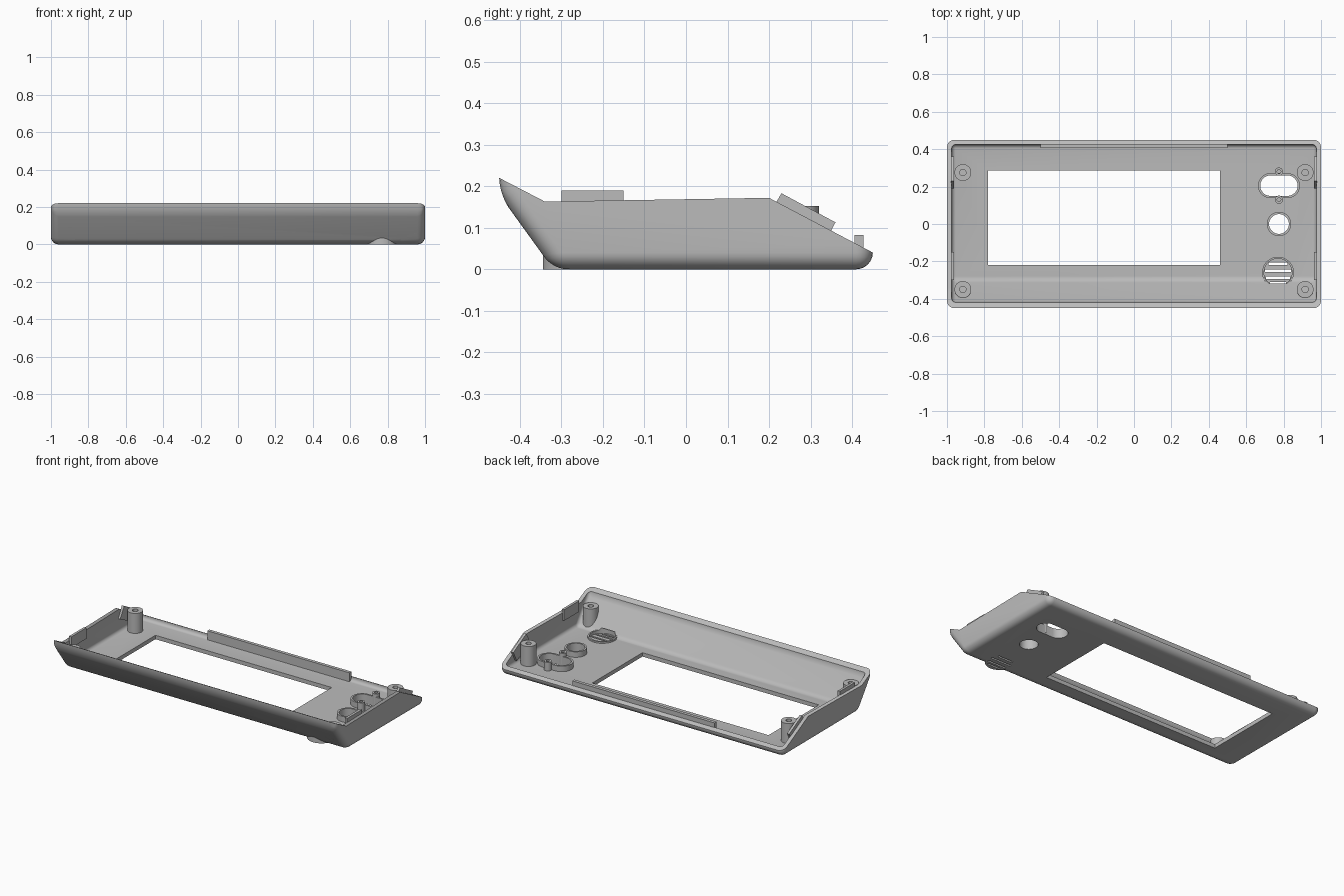
import bpy, bmesh, math

cube = bpy.data.objects.get("Cube")
if cube:
    bpy.data.objects.remove(cube, do_unlink=True)

grey = bpy.data.materials.new("case grey")
grey.use_nodes = True
COLOUR = (0.5, 0.5, 0.5, 1)
grey.diffuse_color = COLOUR
grey.node_tree.nodes["Principled BSDF"].inputs["Base Color"].default_value = COLOUR


def extrude(name, bottom, top, bevel=0.0):
    """Solid between two matching outlines, with optional rounded edges."""
    bm = bmesh.new()
    a = [bm.verts.new(p) for p in bottom]
    b = [bm.verts.new(p) for p in top]
    bm.faces.new(a)
    bm.faces.new(b)
    for i in range(len(a)):
        j = (i + 1) % len(a)
        bm.faces.new((a[i], a[j], b[j], b[i]))
    bmesh.ops.recalc_face_normals(bm, faces=bm.faces)
    if bevel:
        bmesh.ops.bevel(bm, geom=bm.edges[:], offset=bevel, segments=6,
                        profile=0.5, affect='EDGES')
    mesh = bpy.data.meshes.new(name)
    bm.to_mesh(mesh)
    bm.free()
    mesh.materials.append(grey)
    ob = bpy.data.objects.new(name, mesh)
    bpy.context.collection.objects.link(ob)
    return ob


def side_prism(name, profile, x0, x1, bevel=0.0):
    return extrude(name, [(x0, y, z) for y, z in profile],
                   [(x1, y, z) for y, z in profile], bevel)


def box(name, x0, x1, y0, y1, z0, z1):
    return side_prism(name, [(y0, z0), (y1, z0), (y1, z1), (y0, z1)], x0, x1)


def pill(name, x, y, r, z0, z1, half=0.0, n=32):
    """Upright cylinder, stretched along x when half is set."""
    pts = []
    for i in range(n):
        t = 2 * math.pi * (i + 0.5) / n
        shift = half if math.cos(t) > 0 else -half
        pts.append((x + shift + r * math.cos(t), y + r * math.sin(t)))
    return extrude(name, [(*p, z0) for p in pts], [(*p, z1) for p in pts])


def combine(ob, other, operation='DIFFERENCE', keep=False):
    other.hide_render = True
    mod = ob.modifiers.new("cut", 'BOOLEAN')
    mod.operation = operation
    mod.solver = 'EXACT'
    mod.object = other
    deps = bpy.context.evaluated_depsgraph_get()
    mesh = bpy.data.meshes.new_from_object(ob.evaluated_get(deps))
    ob.modifiers.clear()
    ob.data = mesh
    if not keep:
        bpy.data.objects.remove(other, do_unlink=True)


# Rounded outer block, hollowed, then trimmed to the angled rim
OUTER = [(-0.32, 0), (0.45, 0), (0.45, 0.4), (-0.45, 0.4), (-0.45, 0.18)]
INNER = [(-0.30, 0.025), (0.425, 0.025), (0.425, 0.45), (-0.42, 0.45), (-0.42, 0.19)]
RIM = [(-0.6, 0.298), (-0.34, 0.163), (0.2, 0.172), (0.6, -0.039), (0.6, 0.6), (-0.6, 0.6)]
shell = side_prism("case_shell", OUTER, -1, 1, 0.04)
envelope = side_prism("envelope", OUTER, -0.998, 0.998, 0.04)
combine(shell, side_prism("cavity", INNER, -0.975, 0.975, 0.022))
combine(shell, side_prism("rim_trim", RIM, -1.2, 1.2))

# Display window
combine(shell, box("window_cut", -0.78, 0.46, -0.22, 0.285, -0.1, 0.1))

# Round speaker grille with slots
GX, GY = 0.77, -0.26
combine(shell, pill("grille_disc", GX, GY, 0.085, 0, 0.035), 'UNION')
combine(shell, pill("grille_recess", GX, GY, 0.075, 0.015, 0.05))
for y in (-0.212, -0.25, -0.288, -0.315):
    w = math.sqrt(0.07 ** 2 - (y - GY) ** 2)
    combine(shell, box("slot_cut", GX - w, GX + w, y - 0.006, y + 0.006, -0.05, 0.04))

# Collared openings: oval connector and round button
parts = [shell]
for name, y, r, half in (("oval_collar", 0.205, 0.055, 0.045),
                         ("round_collar", 0.0, 0.053, 0.0)):
    collar = pill(name, 0.775, y, r + 0.012, 0.01, 0.06, half)
    for ob in (shell, collar):
        combine(ob, pill("hole_cut", 0.775, y, r, -0.05, 0.1, half))
    parts.append(collar)

# Small posts beside the oval opening
for name, y in (("rear_post", 0.28), ("front_post", 0.13)):
    post = pill(name, 0.775, y, 0.022, 0.01, 0.08, n=20)
    combine(post, pill("post_hole", 0.775, y, 0.01, 0.04, 0.1, n=16))
    parts.append(post)

# Four corner screw bosses
for side, s in (("left", 1), ("right", -1)):
    for end, y in (("front", -0.35), ("back", 0.275)):
        boss = pill(f"{side}_{end}_boss", s * 0.915, y, 0.045, 0.005, 0.152)
        combine(boss, envelope, 'INTERSECT', keep=True)
        combine(boss, pill("boss_hole", s * 0.915, y, 0.017, 0.06, 0.2, n=20))
        parts.append(boss)

    # Locating tabs standing above the side rims
    x0, x1 = s * 0.962, s * 0.978
    parts.append(box(f"{side}_front_tab", x0, x1, -0.30, -0.15, 0.12, 0.19))
    parts.append(side_prism(f"{side}_back_tab", [(0.19, 0.115), (0.23, 0.183),
                            (0.36, 0.113), (0.325, 0.045)], x0, x1))

# Long locating strip on the back wall
parts.append(box("back_strip", -0.5, 0.5, 0.406, 0.427, 0.02, 0.082))
bpy.data.objects.remove(envelope, do_unlink=True)

# Smooth the rounded surfaces, keep edges crisp
for ob in bpy.context.selected_objects:
    ob.select_set(False)
for ob in parts:
    ob.select_set(True)
bpy.context.view_layer.objects.active = shell
bpy.ops.object.shade_smooth_by_angle(angle=math.radians(30))
